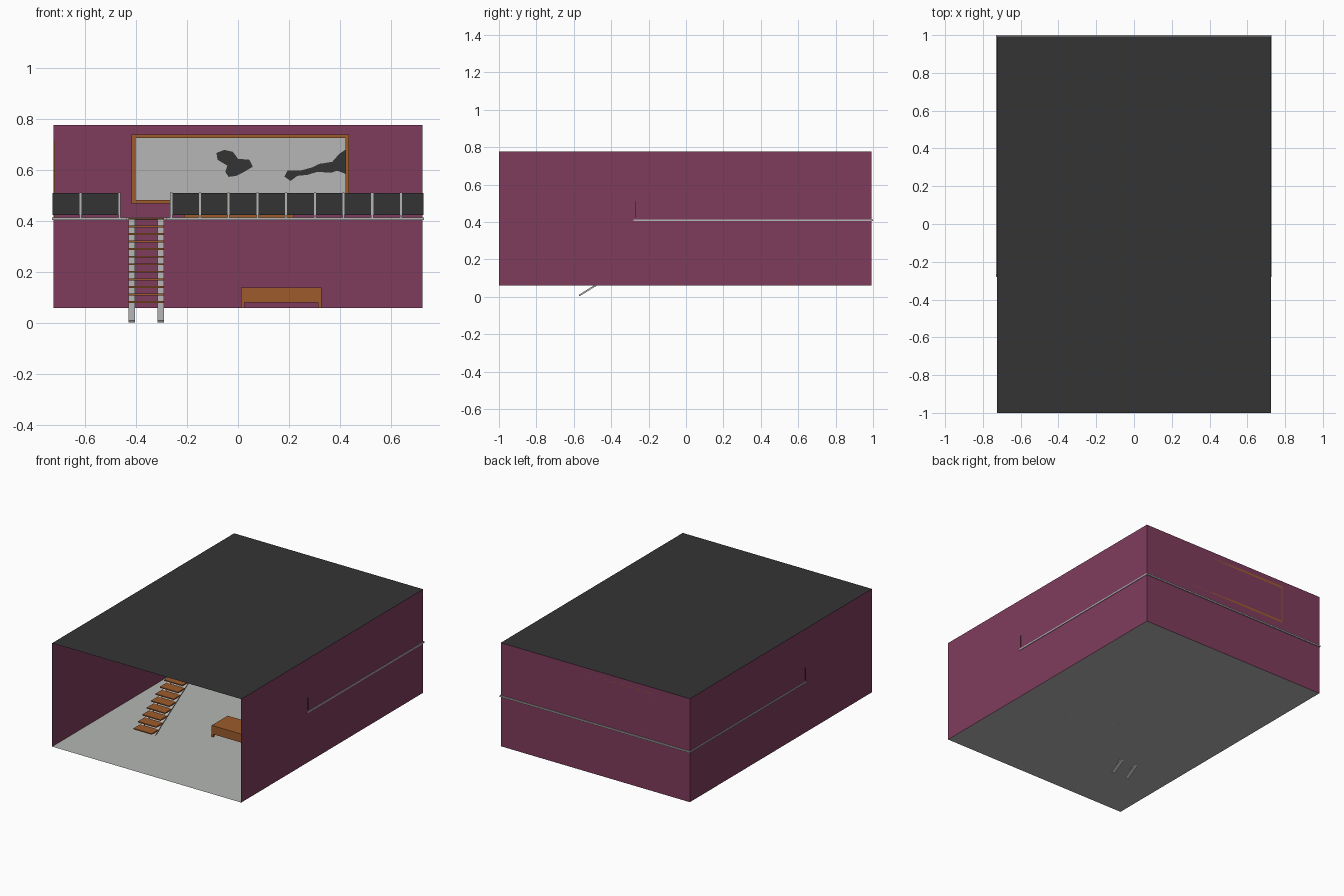
import bpy, bmesh, math
from mathutils import Matrix, Vector

if "Cube" in bpy.data.objects:
    bpy.data.objects.remove(bpy.data.objects["Cube"])


def mat(name, r, g, b):
    m = bpy.data.materials.new(name)
    m.diffuse_color = (r, g, b, 1)
    m.use_nodes = True
    m.node_tree.nodes["Principled BSDF"].inputs["Base Color"].default_value = m.diffuse_color
    return m


PLUM = mat("plum wall", 0.215, 0.045, 0.108)
GREY = mat("light grey", 0.46, 0.47, 0.46)
DARK = mat("charcoal", 0.034, 0.034, 0.034)
WOOD = mat("orange wood", 0.34, 0.105, 0.026)


def mesh_object(name, bm, material):
    me = bpy.data.meshes.new(name)
    bm.to_mesh(me)
    bm.free()
    ob = bpy.data.objects.new(name, me)
    bpy.context.collection.objects.link(ob)
    me.materials.append(material)
    return ob


def add_box(bm, x0, x1, y0, y1, z0, z1):
    m = Matrix.Translation(((x0 + x1) / 2, (y0 + y1) / 2, (z0 + z1) / 2))
    bmesh.ops.create_cube(bm, size=1, matrix=m @ Matrix.Diagonal((x1 - x0, y1 - y0, z1 - z0, 1)))


def boxes(name, material, *items):
    bm = bmesh.new()
    for b in items:
        add_box(bm, *b)
    return mesh_object(name, bm, material)


def polygon(name, material, *faces):
    bm = bmesh.new()
    for pts in faces:
        bm.faces.new([bm.verts.new(p) for p in pts])
    return mesh_object(name, bm, material)


W, F, B, Z0, Z1 = 0.725, -1.0, 0.993, 0.06, 0.777   # room limits
S0, S1 = 0.404, 0.414                               # upper floor slab
RY = -0.27                                          # railing line

# room shell, open at the front
polygon("walls", PLUM,
        [(-W, F, Z0), (-W, B, Z0), (-W, B, Z1), (-W, F, Z1)],
        [(W, F, Z0), (W, F, Z1), (W, B, Z1), (W, B, Z0)],
        [(-W, B, Z0), (W, B, Z0), (W, B, Z1), (-W, B, Z1)])
polygon("floor", GREY, [(-W, F, Z0), (W, F, Z0), (W, B, Z0), (-W, B, Z0)])
polygon("ceiling", DARK, [(-W, F, Z1), (W, F, Z1), (W, B, Z1), (-W, B, Z1)])

# upper floor with a notch for the stairs
NL, NR, NB = -0.437, -0.283, 0.07
outline = [(-0.73, -0.28), (NL, -0.28), (NL, NB), (NR, NB), (NR, -0.28),
           (0.729, -0.28), (0.729, 1.0), (-0.73, 1.0)]
bm = bmesh.new()
face = bm.faces.new([bm.verts.new((x, y, S0)) for x, y in outline])
up = bmesh.ops.extrude_face_region(bm, geom=[face])["geom"]
bmesh.ops.translate(bm, vec=(0, 0, S1 - S0), verts=[v for v in up if isinstance(v, bmesh.types.BMVert)])
bmesh.ops.recalc_face_normals(bm, faces=bm.faces)
mesh_object("upper_floor", bm, GREY)

# railing panels and posts, along the edge and beside the stairwell
GL, GR = -0.465, -0.262
boxes("railing_panels", DARK,
      (-0.728, GL, RY - 0.002, RY + 0.002, 0.425, 0.51),
      (GR, 0.728, RY - 0.002, RY + 0.002, 0.425, 0.51),
      (GL - 0.002, GL + 0.002, RY, NB, 0.425, 0.51),
      (GR - 0.002, GR + 0.002, RY, NB, 0.425, 0.51))
posts = [(-0.618, RY), (GL, RY), (GL, -0.1), (GL, NB), (GR, -0.1), (GR, NB)]
posts += [(GR + 0.1127 * i, RY) for i in range(9)]
boxes("railing_posts", GREY,
      *[(x - 0.004, x + 0.004, y - 0.005, y + 0.005, S1, 0.512) for x, y in posts])

# stair treads
N, RISE, RUN = 12, 0.0297, 0.048
boxes("stair_treads", WOOD,
      *[(-0.43, -0.29, -0.53 + RUN * i, -0.455 + RUN * i, 0.079 + RISE * i, 0.086 + RISE * i)
        for i in range(N)])

# sloping stair stringers
bm = bmesh.new()
a, b = Vector((0, -0.572, 0.006)), Vector((0, 0.072, 0.405))
d = b - a
tilt = Matrix.Rotation(math.atan2(d.z, d.y), 4, 'X')
for x in (-0.417, -0.303):
    m = Matrix.Translation((a + b) / 2 + Vector((x, 0, 0))) @ tilt
    bmesh.ops.create_cube(bm, size=1, matrix=m @ Matrix.Diagonal((0.025, d.length, 0.009, 1)))
mesh_object("stair_stringers", bm, GREY)

# low table on the ground floor
TX0, TX1, TY0, TY1, L = 0.012, 0.327, -0.305, -0.13, 0.013
boxes("low_table", WOOD, (TX0, TX1, TY0, TY1, 0.08, 0.139),
      *[(x, x + L, y, y + L, Z0, 0.08) for x in (TX0, TX1 - L) for y in (TY0, TY1 - L)])

# bench upstairs and door on the left wall
boxes("upper_bench", WOOD, (-0.212, 0.22, 0.4, 0.58, S1, 0.485))
boxes("side_door", WOOD, (-W, -0.718, 0.35, 0.52, S1, 0.713))

# large framed picture on the back wall
X0, X1, P0, P1, T = -0.417, 0.435, 0.47, 0.74, 0.014
boxes("picture_frame", WOOD,
      (X0, X1, 0.968, B, P1 - T, P1), (X0, X1, 0.968, B, P0, P0 + T),
      (X0, X0 + T, 0.968, B, P0 + T, P1 - T), (X1 - T, X1, 0.968, B, P0 + T, P1 - T))
boxes("picture_canvas", GREY, (X0 + T, X1 - T, 0.978, B - 0.002, P0 + T, P1 - T))
patch_a = [(-.085, .668), (-.053, .68), (-.02, .672), (0, .645), (.045, .641), (.058, .614),
           (.025, .594), (-.006, .578), (-.037, .574), (-.05, .594), (-.042, .618), (-.08, .641)]
patch_b = [(.182, .575), (.194, .598), (.241, .598), (.288, .61), (.32, .625), (.37, .633),
           (.398, .665), (.421, .68), (.421, .586), (.39, .598), (.363, .59), (.312, .594),
           (.273, .582), (.233, .578), (.206, .558)]
polygon("picture_patches", DARK, *[[(x, 0.975, z) for x, z in reversed(p)] for p in (patch_a, patch_b)])
